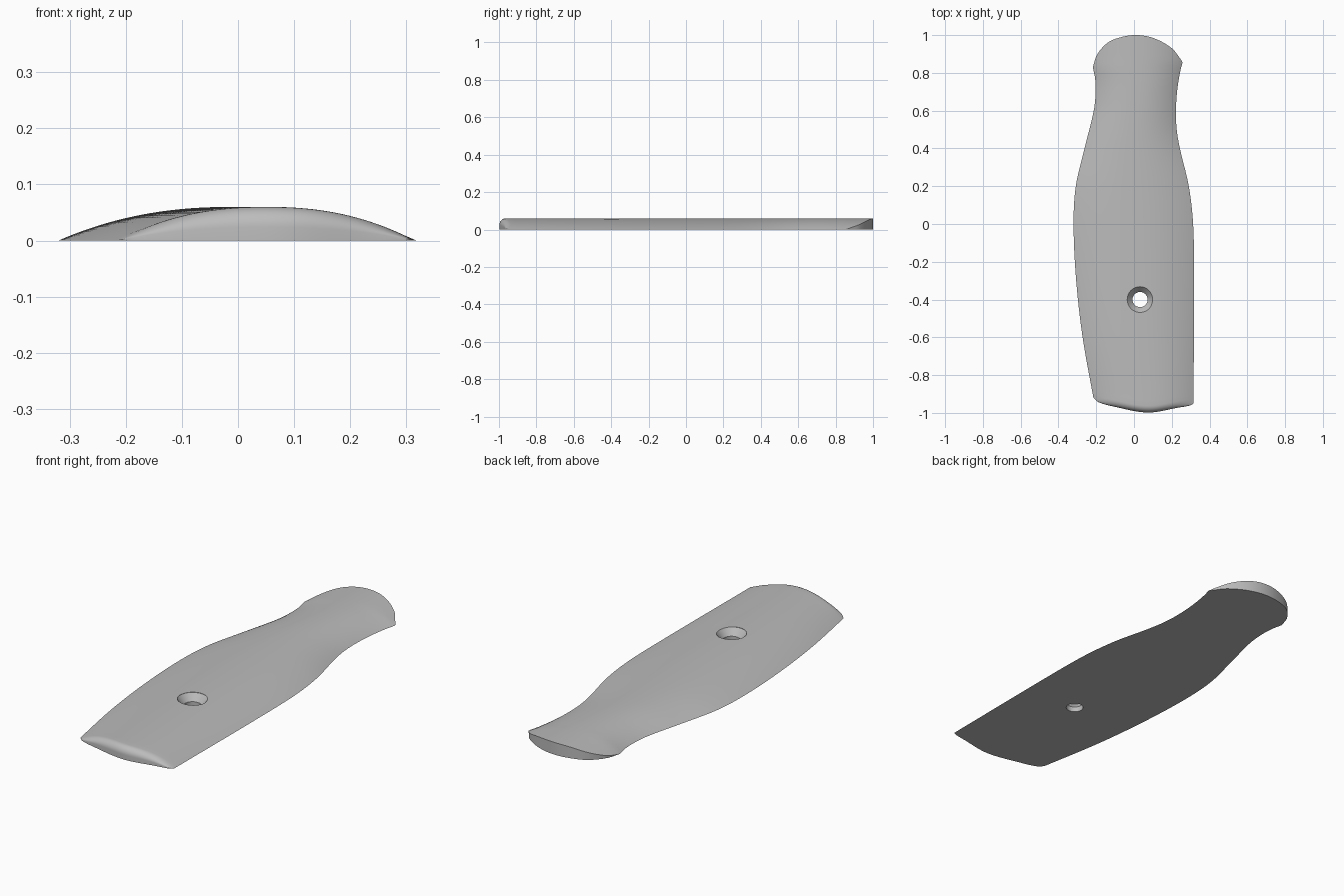
import bpy, bmesh, math

cube = bpy.data.objects.get("Cube")
if cube:
    bpy.data.objects.remove(cube, do_unlink=True)

HEIGHT = 0.06
COLS, ROWS = 48, 72


def curve(points, s):
    """Smooth cubic through (position, value) points, clamped at the ends."""
    if s <= points[0][0]:
        return points[0][1]
    if s >= points[-1][0]:
        return points[-1][1]

    def slope(i):
        a, b = points[max(i - 1, 0)], points[min(i + 1, len(points) - 1)]
        return (b[1] - a[1]) / (b[0] - a[0])

    i = next(k for k in range(len(points) - 1) if s <= points[k + 1][0])
    (p, a), (q, b) = points[i], points[i + 1]
    w = q - p
    t = (s - p) / w
    return ((2*t**3 - 3*t*t + 1) * a + (t**3 - 2*t*t + t) * w * slope(i)
            + (3*t*t - 2*t**3) * b + (t**3 - t*t) * w * slope(i + 1))


# Plan outline: sides give x by y, ends give y by fraction across the width
left_side = [(-0.92, -0.215), (-0.6, -0.272), (-0.3, -0.306), (0, -0.32), (0.2, -0.308),
             (0.4, -0.262), (0.6, -0.213), (0.7, -0.203), (0.77, -0.206), (0.83, -0.218)]
right_side = [(-0.95, 0.315), (-0.3, 0.318), (0, 0.313), (0.2, 0.29), (0.4, 0.243),
              (0.5, 0.226), (0.6, 0.222), (0.7, 0.228), (0.8, 0.243), (0.86, 0.258)]
front_end = [(0, -0.92), (0.05, -0.943), (0.2, -0.966), (0.54, -0.998), (0.85, -0.972),
             (0.97, -0.96), (1, -0.95)]
back_end = [(0, 0.83), (0.04, 0.89), (0.14, 0.95), (0.25, 0.98), (0.46, 1), (0.67, 0.985),
            (0.88, 0.93), (0.98, 0.87), (1, 0.855)]


def surface_point(u, v):
    front = curve(front_end, u)
    y = front + (curve(back_end, u) - front) * v
    a, b = curve(left_side, y), curve(right_side, y)
    z = HEIGHT * (1 - abs(2 * u - 1) ** 2.3)
    # Rounded lip along the front edge
    d = min((y - front) / 0.035, 1)
    z *= 0.4 + 0.6 * math.sqrt(1 - (1 - d) ** 2)
    return a + (b - a) * u, y, z


# Domed handle body with a flat underside
us = [(1 - math.cos(math.pi * i / COLS)) / 2 for i in range(COLS + 1)]
lip = [0.018 * (1 - math.cos(math.pi / 2 * k / 8)) for k in range(8)]
vs = lip + [0.018 + 0.982 * k / ROWS for k in range(ROWS + 1)]
bm = bmesh.new()
grid = [[bm.verts.new(surface_point(u, v)) for u in us] for v in vs]
for r0, r1 in zip(grid, grid[1:]):
    for i in range(COLS):
        bm.faces.new((r0[i], r0[i + 1], r1[i + 1], r1[i]))


def end_wall(row):
    base = [row[0]] + [bm.verts.new((v.co.x, v.co.y, 0)) for v in row[1:-1]] + [row[-1]]
    for i in range(COLS):
        corners = dict.fromkeys((row[i], base[i], base[i + 1], row[i + 1]))
        bm.faces.new(list(corners))
    return base


front_base, back_base = end_wall(grid[0]), end_wall(grid[-1])
bm.faces.new(front_base + [r[-1] for r in grid[1:-1]] + back_base[::-1]
             + [r[0] for r in grid[-2:0:-1]])
bmesh.ops.recalc_face_normals(bm, faces=bm.faces)
mesh = bpy.data.meshes.new("handle_scale")
bm.to_mesh(mesh)
bm.free()
handle = bpy.data.objects.new("handle_scale", mesh)
bpy.context.collection.objects.link(handle)

# Countersunk screw hole, cut with a revolved profile
bm = bmesh.new()
rings = []
for radius, z in ((0.04, -0.05), (0.04, 0.026), (0.068, 0.0585), (0.068, 0.1)):
    rings.append([bm.verts.new((0.032 + radius * math.cos(k * math.tau / 48),
                                -0.4 + radius * math.sin(k * math.tau / 48), z))
                  for k in range(48)])
for r0, r1 in zip(rings, rings[1:]):
    for k in range(48):
        n = (k + 1) % 48
        bm.faces.new((r0[k], r0[n], r1[n], r1[k]))
bm.faces.new(rings[0][::-1])
bm.faces.new(rings[-1])
bmesh.ops.recalc_face_normals(bm, faces=bm.faces)
cut_mesh = bpy.data.meshes.new("screw_hole_cutter")
bm.to_mesh(cut_mesh)
bm.free()
cutter = bpy.data.objects.new("screw_hole_cutter", cut_mesh)
cutter.hide_render = True
bpy.context.collection.objects.link(cutter)

# Plain grey material
grey = bpy.data.materials.new("plain_grey")
grey.use_nodes = True
colour = (0.5, 0.5, 0.5, 1)
grey.diffuse_color = colour
grey.node_tree.nodes["Principled BSDF"].inputs["Base Color"].default_value = colour
mesh.materials.append(grey)
cut_mesh.materials.append(grey)

# Apply the cut and shade smooth with crisp edges
bpy.ops.object.select_all(action="DESELECT")
handle.select_set(True)
bpy.context.view_layer.objects.active = handle
cut = handle.modifiers.new("screw_hole", "BOOLEAN")
cut.operation = "DIFFERENCE"
cut.solver = "EXACT"
cut.object = cutter
bpy.ops.object.modifier_apply(modifier=cut.name)
bpy.data.objects.remove(cutter, do_unlink=True)
bpy.ops.object.shade_smooth_by_angle(angle=math.radians(30))
